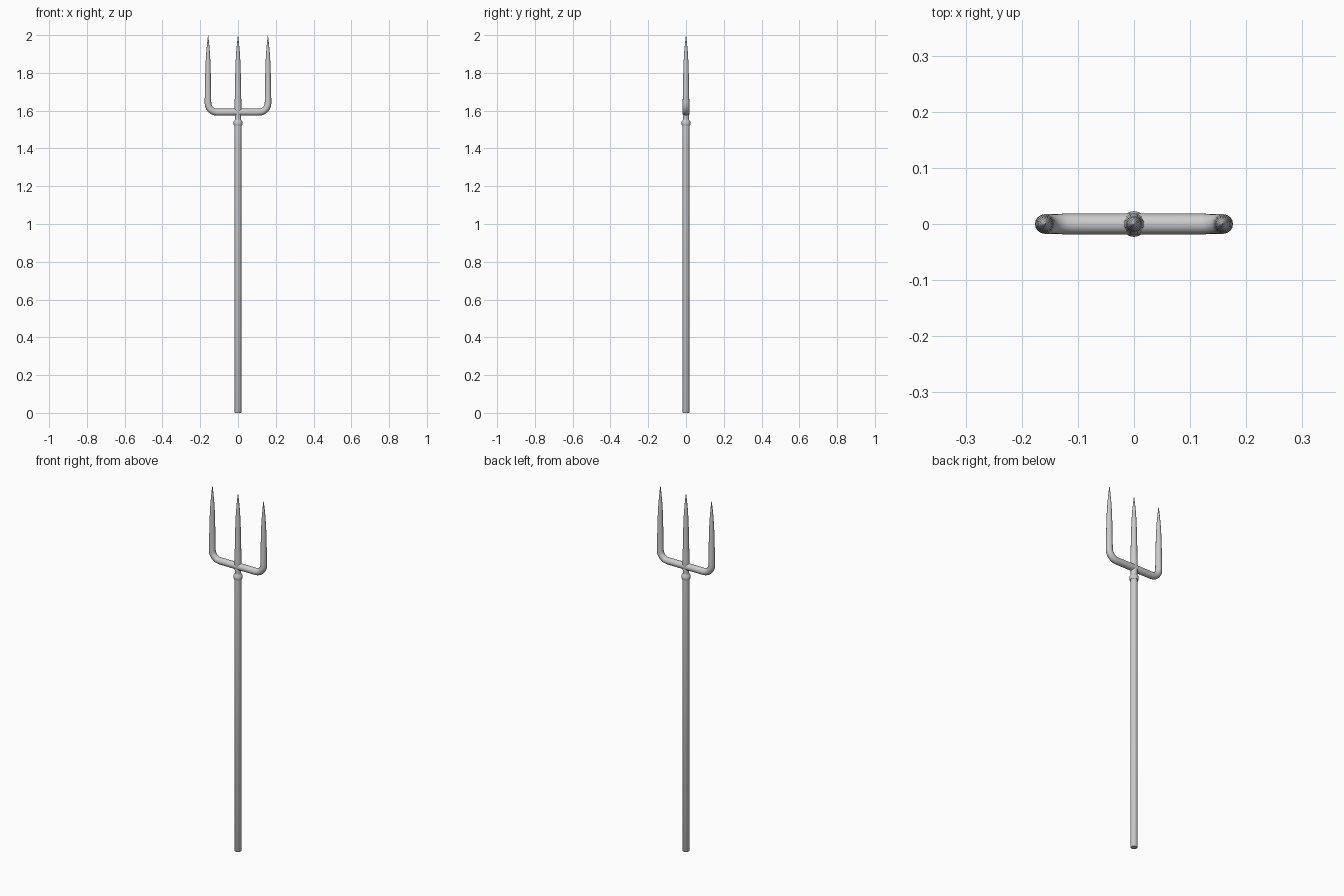
import bpy, bmesh, math
from mathutils import Vector

if "Cube" in bpy.data.objects:
    bpy.data.objects.remove(bpy.data.objects["Cube"])


def tube(name, path, sides=16):
    """Sweep a circle along (x, z, radius) points in the XZ plane."""
    bm = bmesh.new()
    pts = [Vector((x, 0, z)) for x, z, r in path]
    rings = []
    for i, p in enumerate(pts):
        a, b = pts[max(i - 1, 0)], pts[min(i + 1, len(pts) - 1)]
        if i in (0, len(pts) - 1):
            t = (b - a).normalized()
        else:
            t = ((p - a).normalized() + (b - p).normalized()).normalized()
        side, r = Vector((t.z, 0, -t.x)), path[i][2]
        ring = []
        for k in range(sides):
            ang = 2 * math.pi * k / sides
            ring.append(bm.verts.new(p + r * (side * math.cos(ang) + Vector((0, math.sin(ang), 0)))))
        rings.append(ring)
    for lo, hi in zip(rings, rings[1:]):
        for k in range(sides):
            n = (k + 1) % sides
            bm.faces.new((lo[k], lo[n], hi[n], hi[k]))
    bm.faces.new(rings[0])
    bm.faces.new(rings[-1])
    bmesh.ops.recalc_face_normals(bm, faces=bm.faces)
    mesh = bpy.data.meshes.new(name)
    bm.to_mesh(mesh)
    bm.free()
    ob = bpy.data.objects.new(name, mesh)
    bpy.context.collection.objects.link(ob)
    bpy.ops.object.select_all(action='DESELECT')
    ob.select_set(True)
    bpy.context.view_layer.objects.active = ob
    bpy.ops.object.shade_smooth_by_angle(angle=math.radians(35))
    return ob


# Long straight handle with a slightly rounded butt
tube("shaft", [(0, 0, 0.016), (0, 0.004, 0.0185), (0, 1.53, 0.0185)])

# Ferrule where the head meets the handle
tube("collar", [(0, 1.522, 0.021), (0, 1.526, 0.023), (0, 1.541, 0.023),
                (0, 1.549, 0.018), (0, 1.552, 0.0165)])

# Taper shared by all tines: (z, radius)
taper = [(1.70, 0.0165), (1.80, 0.0145), (1.86, 0.0125), (1.91, 0.0095),
         (1.96, 0.0050), (1.99, 0.0017), (2.0, 0.0004)]

# Middle tine rising out of the collar
tube("middle_tine", [(0, 1.54, 0.0165), (0, 1.57, 0.0165), (0, 1.595, 0.0185), (0, 1.62, 0.018)]
     + [(0, z, r) for z, r in taper])

# Outer tines: half crossbar, rounded bend, then the prong
bend = 0.048
for name, s in (("right_tine", 1), ("left_tine", -1)):
    path = [(0, 1.592, 0.0185), (0.03, 1.592, 0.0185), (0.08, 1.592, 0.0185)]
    for i in range(7):
        a = math.pi / 2 * i / 6
        path.append((0.159 - bend + bend * math.sin(a),
                     1.592 + bend - bend * math.cos(a), 0.0185 - 0.001 * i / 6))
    path += [(0.159 - 0.001 * i / 6, z, r) for i, (z, r) in enumerate(taper)]
    tube(name, [(s * x, z, r) for x, z, r in path])
